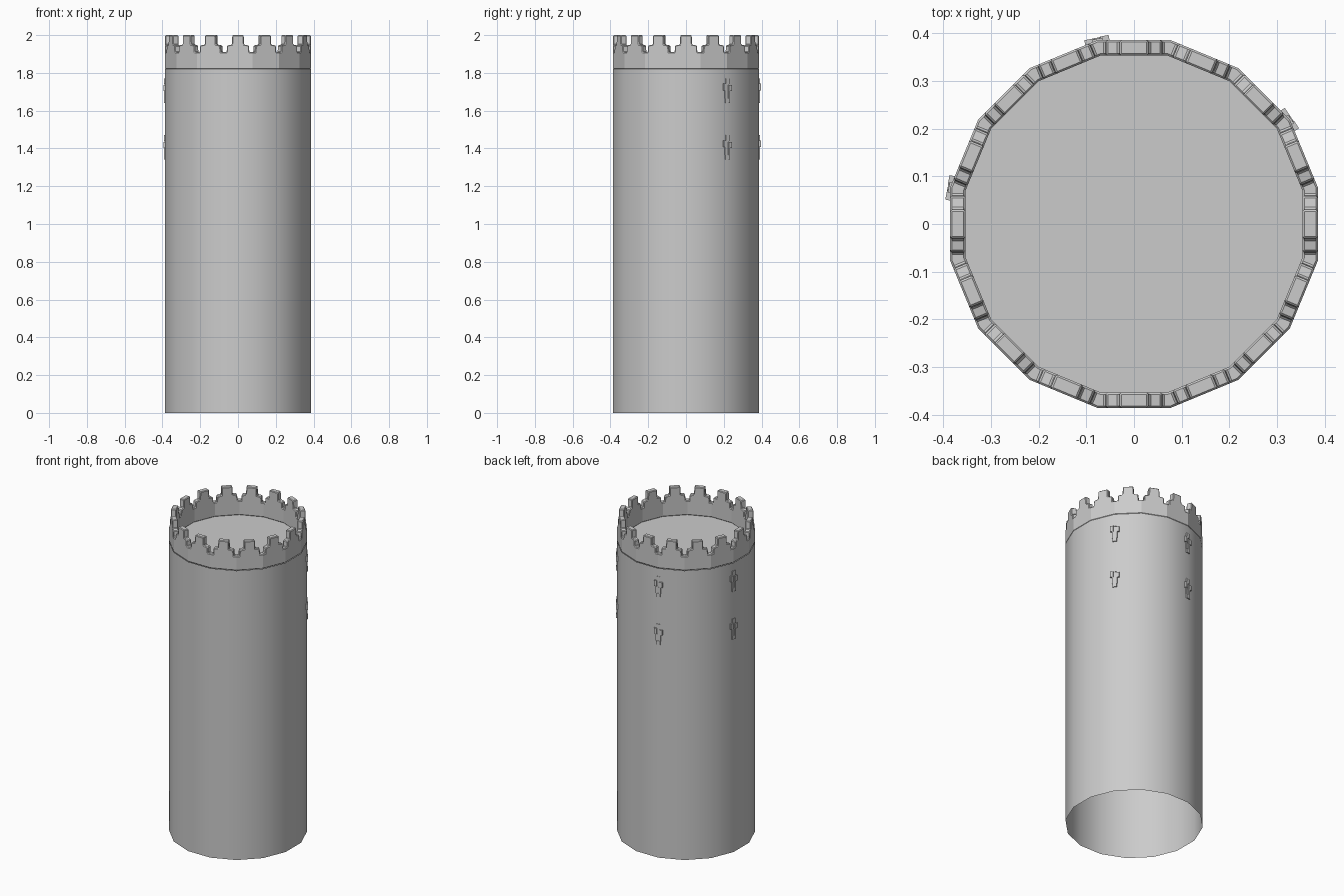
import bpy, bmesh, math
from mathutils import Vector, Matrix

if "Cube" in bpy.data.objects:
    bpy.data.objects.remove(bpy.data.objects["Cube"])

SIDES = 16
STEP = 2 * math.pi / SIDES
R = 0.393                      # corner radius of the tower
OUT = R * math.cos(STEP / 2)   # distance to a flat side
INN = 0.353                    # inner face of the parapet
DECK = 1.82

stone = bpy.data.materials.new("grey stone")
stone.diffuse_color = (0.6, 0.6, 0.6, 1)
stone.use_nodes = True
stone.node_tree.nodes["Principled BSDF"].inputs["Base Color"].default_value = stone.diffuse_color


def finish(name, bm, smooth):
    bmesh.ops.remove_doubles(bm, verts=bm.verts, dist=0.0003)
    bmesh.ops.recalc_face_normals(bm, faces=bm.faces)
    for f in bm.faces:
        f.smooth = smooth
    me = bpy.data.meshes.new(name)
    bm.to_mesh(me)
    bm.free()
    me.materials.append(stone)
    ob = bpy.data.objects.new(name, me)
    bpy.context.collection.objects.link(ob)
    return ob


def ring(bm, radius, z):
    return [bm.verts.new((radius * math.cos((i + .5) * STEP),
                          radius * math.sin((i + .5) * STEP), z)) for i in range(SIDES)]


# Tower wall, open underneath
bm = bmesh.new()
low, high = ring(bm, R, 0), ring(bm, R, DECK)
for i in range(SIDES):
    j = (i + 1) % SIDES
    bm.faces.new((low[i], low[j], high[j], high[i]))
finish("tower_wall", bm, True)

# Deck inside the parapet
bm = bmesh.new()
bm.faces.new(ring(bm, R - 0.01, DECK))
finish("deck", bm, False)

# Parapet with one stepped merlon on each side
half = [(0.030, 2.0), (0.032, 1.95), (0.058, 1.945), (0.060, 1.91), (None, 1.91), (None, DECK)]
outline = [(-1, t, z) for t, z in reversed(half)] + [(1, t, z) for t, z in half]
bm = bmesh.new()
for i in range(SIDES):
    a = i * STEP
    n = Vector((math.cos(a), math.sin(a), 0))
    s = Vector((-n.y, n.x, 0))

    def face_verts(d):
        corner = d * math.tan(STEP / 2)
        return [bm.verts.new(n * d + s * sg * (corner if t is None else t) + Vector((0, 0, z)))
                for sg, t, z in outline]

    o, q = face_verts(OUT), face_verts(INN)
    bm.faces.new(o)
    bm.faces.new(q)
    last = len(o) - 1
    for k in range(1, last - 1):            # tops and cheeks of the merlon
        bm.faces.new((o[k], o[k + 1], q[k + 1], q[k]))
    bm.faces.new((o[last], o[0], q[0], q[last]))
parapet = finish("parapet", bm, False)
bev = parapet.modifiers.new("worn edges", 'BEVEL')
bev.width = 0.004
bev.segments = 1
bev.limit_method = 'ANGLE'
bev.angle_limit = math.radians(50)

# Arrow slit surrounds: (across, up, width, height, front radius) of each stone
stones = [(0.000, 0.050, 0.022, 0.030, 0.396),    # lintel
          (-0.016, 0.020, 0.018, 0.036, 0.399),   # left arm
          (0.017, 0.014, 0.020, 0.032, 0.398),    # right arm
          (-0.010, -0.018, 0.012, 0.044, 0.397),  # left jamb
          (0.010, -0.022, 0.012, 0.040, 0.397),   # right jamb
          (0.000, -0.052, 0.026, 0.024, 0.398)]   # sill
for num, corner in enumerate((1, 4, 7)):
    a = (corner + .5) * STEP
    for level, z in (("lower", 1.405), ("upper", 1.705)):
        bm = bmesh.new()
        for x, up, w, h, front in stones:
            depth = 0.022
            m = (Matrix.Rotation(a, 4, 'Z')
                 @ Matrix.Translation((front - depth / 2, x, z + up))
                 @ Matrix.Diagonal((depth, w, h, 1)))
            bmesh.ops.create_cube(bm, size=1, matrix=m)
        finish(f"{level}_arrow_slit_{num + 1}", bm, False)
